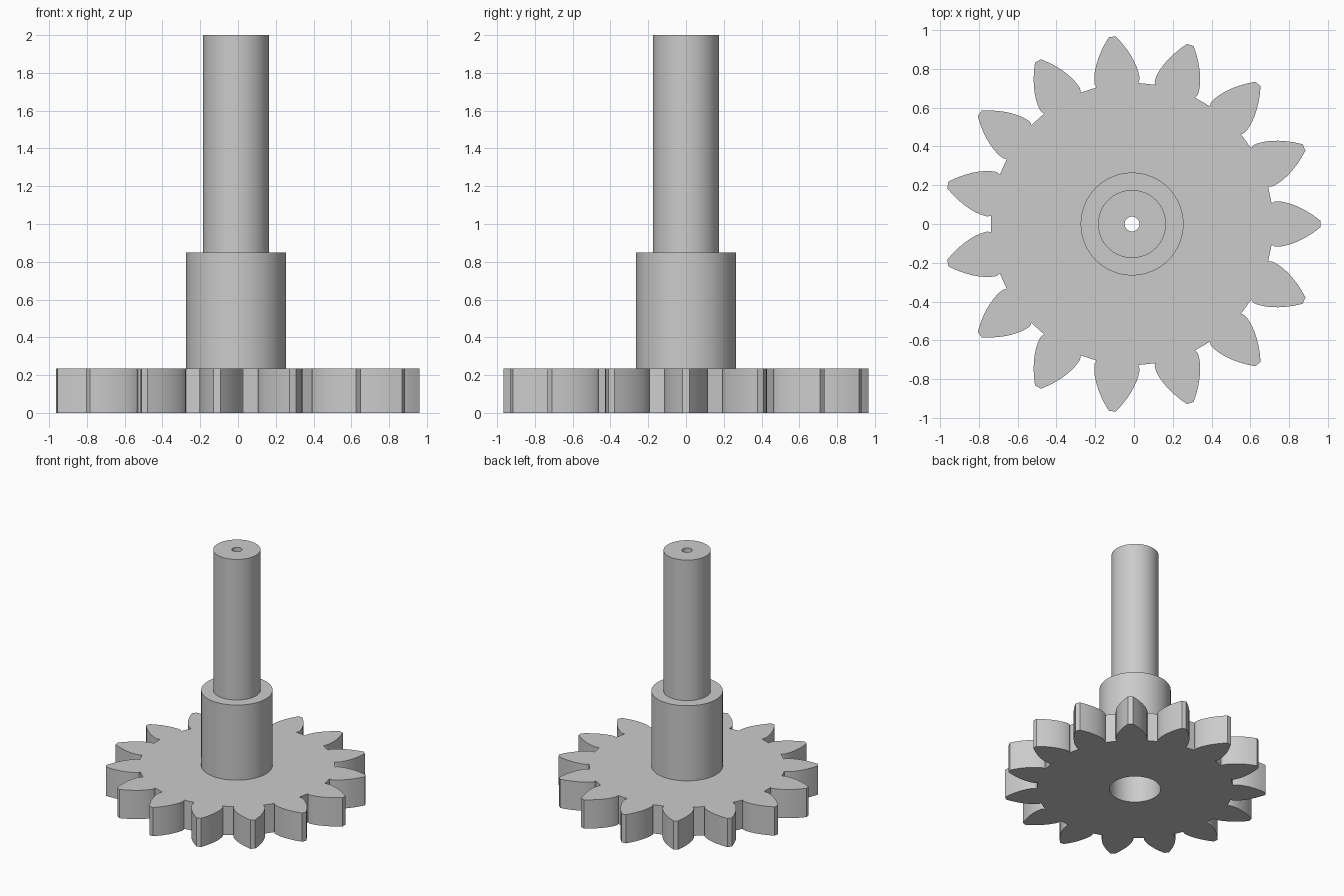
import bpy, bmesh
from math import sin, cos, tan, acos, pi, radians

cube = bpy.data.objects.get("Cube")
if cube:
    bpy.data.objects.remove(cube)

# Main dimensions
CENTRE_X = -0.01
TEETH = 15
ROOT_R, BASE_R, TIP_R = 0.727, 0.745, 0.97
GEAR_TOP, HUB_TOP, SHAFT_TOP = 0.235, 0.85, 2.0
HUB_R, SHAFT_R, BORE_R, PIN_R = 0.265, 0.175, 0.19, 0.038
BORE_TOP = 0.7
SEGMENTS = 64

grey = bpy.data.materials.new("plain grey")
grey.use_nodes = True
colour = (0.6, 0.6, 0.6, 1)
grey.diffuse_color = colour
grey.node_tree.nodes["Principled BSDF"].inputs["Base Color"].default_value = colour


def finish(name, bm):
    """Turn a bmesh into a smooth object with sharp edges kept."""
    bmesh.ops.recalc_face_normals(bm, faces=bm.faces)
    mesh = bpy.data.meshes.new(name)
    bm.to_mesh(mesh)
    bm.free()
    obj = bpy.data.objects.new(name, mesh)
    obj.location.x = CENTRE_X
    mesh.materials.append(grey)
    bpy.context.collection.objects.link(obj)
    bpy.ops.object.select_all(action="DESELECT")
    obj.select_set(True)
    bpy.context.view_layer.objects.active = obj
    bpy.ops.object.shade_smooth_by_angle(angle=radians(20))
    return obj


def lathe(name, profile):
    """Spin a closed (radius, height) profile into a solid."""
    bm = bmesh.new()
    rings = []
    for r, z in profile:
        rings.append([bm.verts.new((r * cos(2 * pi * i / SEGMENTS),
                                    r * sin(2 * pi * i / SEGMENTS), z))
                      for i in range(SEGMENTS)])
    for a, b in zip(rings, rings[1:] + rings[:1]):
        for i in range(SEGMENTS):
            j = (i + 1) % SEGMENTS
            bm.faces.new((a[i], a[j], b[j], b[i]))
    return finish(name, bm)


def tooth_flank(steps=9):
    """One side of a tooth as (radius, half angle): root corner, then involute."""
    flank = [(ROOT_R, radians(8.5))]
    for i in range(steps):
        r = BASE_R + (TIP_R - BASE_R) * (i / (steps - 1)) ** 1.3
        pressure = acos(BASE_R / r)
        flank.append((r, radians(9.0) - (tan(pressure) - pressure)))
    return flank


def add_loop(bm, points):
    verts = [bm.verts.new((r * cos(a), r * sin(a), 0)) for r, a in points]
    for a, b in zip(verts, verts[1:] + verts[:1]):
        bm.edges.new((a, b))


# Toothed wheel: outline and bore filled, then extruded upward
flank = tooth_flank()
outline = []
for t in range(TEETH):
    axis = 2 * pi * t / TEETH
    outline += [(r, axis - a) for r, a in flank]
    outline += [(r, axis + a) for r, a in reversed(flank)]
bm = bmesh.new()
add_loop(bm, outline)
add_loop(bm, [(BORE_R, 2 * pi * i / SEGMENTS) for i in range(SEGMENTS)])
bmesh.ops.triangle_fill(bm, edges=bm.edges[:], use_beauty=True, normal=(0, 0, 1))
top = bmesh.ops.extrude_face_region(bm, geom=bm.faces[:])
bmesh.ops.translate(bm, vec=(0, 0, GEAR_TOP),
                    verts=[v for v in top["geom"] if isinstance(v, bmesh.types.BMVert)])
finish("gear_wheel", bm)

# Hub and shaft: wide blind bore below, narrow pin hole through the top
lathe("hub_and_shaft", [
    (BORE_R, GEAR_TOP), (HUB_R, GEAR_TOP), (HUB_R, HUB_TOP), (SHAFT_R, HUB_TOP),
    (SHAFT_R, SHAFT_TOP), (PIN_R, SHAFT_TOP), (PIN_R, BORE_TOP), (BORE_R, BORE_TOP)])
